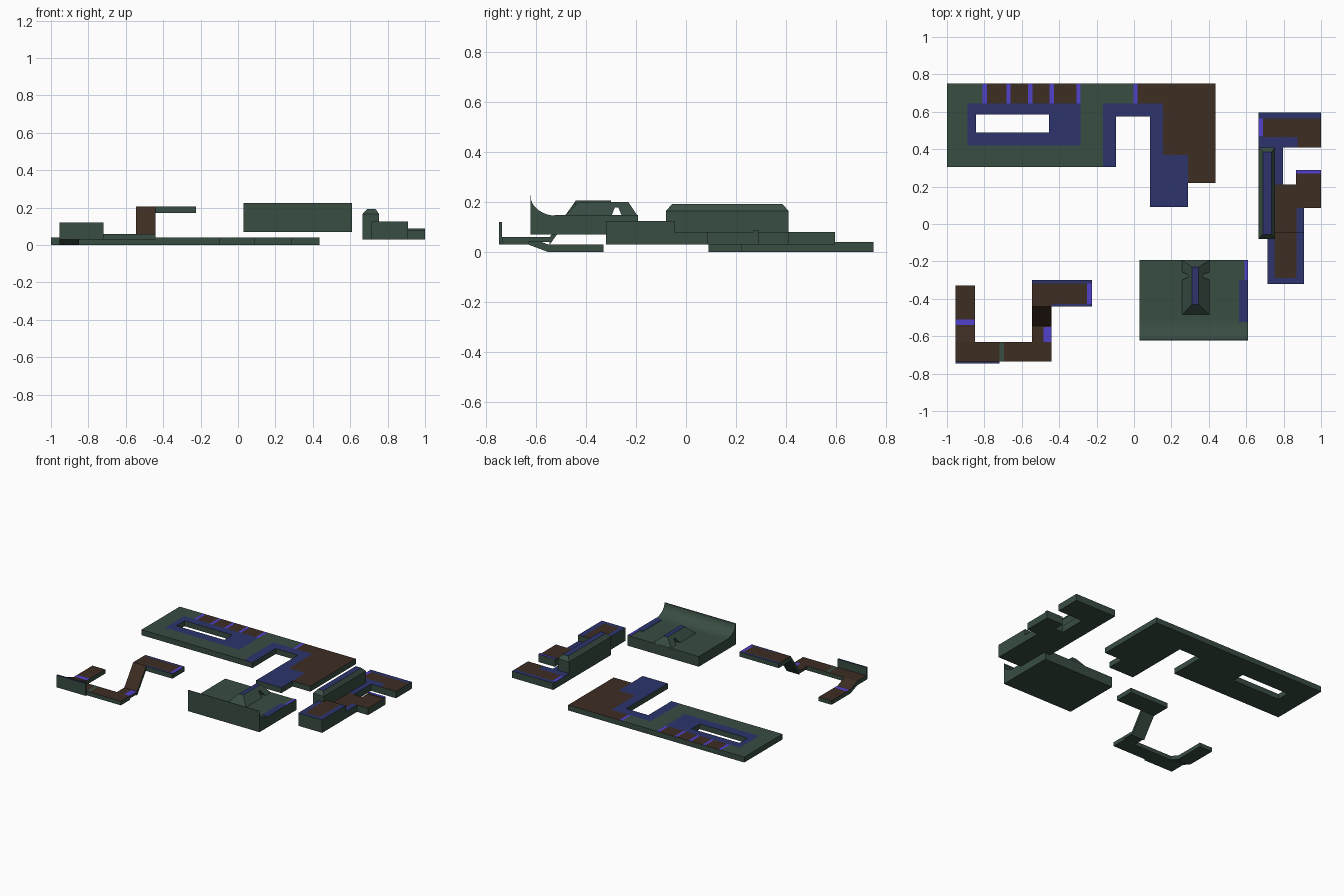
import bpy, bmesh, math

if "Cube" in bpy.data.objects:
    bpy.data.objects.remove(bpy.data.objects["Cube"])

MATS = {}
for key, name, col in (("g", "dark_green", (0.040, 0.074, 0.055)),
                       ("n", "dark_brown", (0.047, 0.026, 0.016)),
                       ("b", "navy_blue", (0.026, 0.034, 0.155)),
                       ("p", "violet", (0.082, 0.052, 0.60))):
    m = bpy.data.materials.new(name)
    m.diffuse_color = (*col, 1)
    m.use_nodes = True
    m.node_tree.nodes["Principled BSDF"].inputs["Base Color"].default_value = m.diffuse_color
    MATS[key] = m
SLOT = {k: i for i, k in enumerate(MATS)}


def finish(name, bm):
    bmesh.ops.remove_doubles(bm, verts=bm.verts, dist=1e-5)
    bmesh.ops.recalc_face_normals(bm, faces=bm.faces)
    me = bpy.data.meshes.new(name)
    bm.to_mesh(me)
    bm.free()
    for m in MATS.values():
        me.materials.append(m)
    ob = bpy.data.objects.new(name, me)
    bpy.context.collection.objects.link(ob)
    return ob


def tiles(name, z0, z1, paint, lift=lambda y: 0):
    """Slab whose top is painted by rectangles (colour, x0, x1, y0, y1); '-' cuts a hole."""
    xs = sorted({v for r in paint for v in r[1:3]})
    ys = sorted({v for r in paint for v in r[3:5]})
    cell = {}
    for i in range(len(xs) - 1):
        for j in range(len(ys) - 1):
            cx, cy = (xs[i] + xs[i + 1]) / 2, (ys[j] + ys[j + 1]) / 2
            for c, x0, x1, y0, y1 in paint:
                if x0 < cx < x1 and y0 < cy < y1:
                    cell[i, j] = c
    cell = {k: c for k, c in cell.items() if c != "-"}
    bm = bmesh.new()

    def face(pts, c):
        f = bm.faces.new([bm.verts.new((x, y, z + lift(y))) for x, y, z in pts])
        f.material_index = SLOT[c]

    for (i, j), c in cell.items():
        q = [(xs[i], ys[j]), (xs[i + 1], ys[j]), (xs[i + 1], ys[j + 1]), (xs[i], ys[j + 1])]
        face([(x, y, z1) for x, y in q], c)
        face([(x, y, z0) for x, y in reversed(q)], "g")
        for k, d in enumerate(((0, -1), (1, 0), (0, 1), (-1, 0))):
            if (i + d[0], j + d[1]) not in cell:
                a, b = q[k], q[(k + 1) % 4]
                face([(*a, z0), (*b, z0), (*b, z1), (*a, z1)], "g")
    return finish(name, bm)


def loft(name, rings, top="g"):
    """Stack of rectangular rings (x0, x1, y0, y1, z)."""
    bm = bmesh.new()
    rows = [[bm.verts.new((x, y, z)) for x, y in ((x0, y0), (x1, y0), (x1, y1), (x0, y1))]
            for x0, x1, y0, y1, z in rings]
    for a, b in zip(rows, rows[1:]):
        for k in range(4):
            bm.faces.new((a[k], a[(k + 1) % 4], b[(k + 1) % 4], b[k]))
    bm.faces.new(rows[0][::-1])
    bm.faces.new(rows[-1]).material_index = SLOT[top]
    return finish(name, bm)


def extrude_x(name, prof, x0, x1):
    """Profile of (y, z) points extruded along x."""
    bm = bmesh.new()
    a = [bm.verts.new((x0, y, z)) for y, z in prof]
    b = [bm.verts.new((x1, y, z)) for y, z in prof]
    bm.faces.new(a)
    bm.faces.new(b[::-1])
    for k in range(len(prof)):
        l = (k + 1) % len(prof)
        bm.faces.new((a[k], b[k], b[l], a[l]))
    return finish(name, bm)


def ramp(ya, yb, rise):
    return lambda y: rise * min(1, max(0, (y - ya) / (yb - ya)))


# Large plate at the back: plaza with a slot and a notch
plaza = [("g", -1, -.095, .305, .75), ("g", -.095, .085, .575, .75),
         ("b", -.89, -.285, .42, .645), ("-", -.845, -.455, .49, .585),
         ("n", -.80, -.295, .645, .75),
         ("b", -.165, -.095, .305, .645), ("b", -.095, .155, .575, .645),
         ("b", .085, .155, .37, .645), ("b", .085, .29, .09, .37),
         ("n", 0, .435, .645, .75), ("n", .155, .435, .37, .645), ("n", .29, .435, .22, .37)]
plaza += [("p", x - .011, x + .011, .645, .75) for x in (-.798, -.67, -.555, -.44, -.297, .008)]
tiles("plaza_plate", 0, .04, plaza)

# Right-hand terrace: low walkway, raised south end, long chamfered block
tiles("terrace_low", .03, .08, [
    ("b", .665, 1, .41, .595), ("n", .69, 1, .465, .565), ("p", .665, .69, .47, .565),
    ("n", .875, 1, .41, .465), ("b", .665, .797, .085, .41), ("n", .75, .865, .085, .21),
    ("n", .865, 1, .085, .27),
    ("b", .715, .91, -.045, .085), ("n", .75, .87, -.045, .085)])
tiles("terrace_curb", .03, .088, [("p", .865, 1, .27, .29)])
tiles("terrace_raised", .03, .125, [("b", .715, .91, -.32, -.045), ("n", .75, .87, -.29, -.045)])
loft("terrace_block", [(.665, .755, -.08, .41, .03), (.665, .755, -.08, .41, .165),
                       (.69, .735, -.055, .385, .193)], "b")

# Quarter-pipe platform
arc = [(-.515 - .107 * math.sin(t), .225 - .08 * math.cos(t))
       for t in (math.pi / 2 * i / 8 for i in range(9))]
extrude_x("quarter_pipe", [(-.622, .07), (-.192, .07), (-.192, .145)] + arc, .03, .61)
tiles("pipe_lip", .215, .2255, [("b", .03, .61, -.622, -.619)])
tiles("pipe_edge_marking", .143, .148, [("b", .562, .61, -.525, -.3), ("p", .59, .61, -.3, -.192)])

# Pyramid with a small tunnel through it
pyramid = loft("pyramid", [(.257, .405, -.485, -.193, .144), (.31, .345, -.43, -.23, .2)], "b")
cutter = extrude_x("tunnel_cutter", [(-.3, .14), (-.255, .14), (-.27, .178), (-.285, .178)], .2, .5)
cutter.hide_render = True
mod = pyramid.modifiers.new("tunnel", "BOOLEAN")
mod.operation, mod.object = "DIFFERENCE", cutter
bpy.context.view_layer.objects.active = pyramid
bpy.ops.object.modifier_apply(modifier=mod.name)
bpy.data.objects.remove(cutter)

# Winding path at the left: descending arm, level run, steep ramp, upper landing
tiles("path_descending_arm", 0, .03, [("n", -.955, -.85, -.63, -.55), ("n", -.955, -.85, -.55, -.33),
                                      ("p", -.955, -.85, -.54, -.51)],
      lambda y: .03 - ramp(-.63, -.55, .03)(y))
tiles("path_level_run", .03, .06, [("n", -.955, -.44, -.735, -.63), ("g", -.72, -.695, -.735, -.63)])
tiles("path_corner", .04, .06, [("n", -.545, -.44, -.63, -.545), ("p", -.485, -.44, -.64, -.55)])
tiles("path_ramp", .03, .06, [("n", -.545, -.44, -.545, -.44)], ramp(-.545, -.44, .147))
tiles("path_landing", .172, .207, [("n", -.545, -.225, -.44, -.3), ("b", -.545, -.225, -.317, -.3),
                                   ("b", -.44, -.225, -.442, -.427), ("p", -.25, -.225, -.427, -.317)])
tiles("path_wall", .03, .12, [("b", -.955, -.72, -.747, -.735)])
